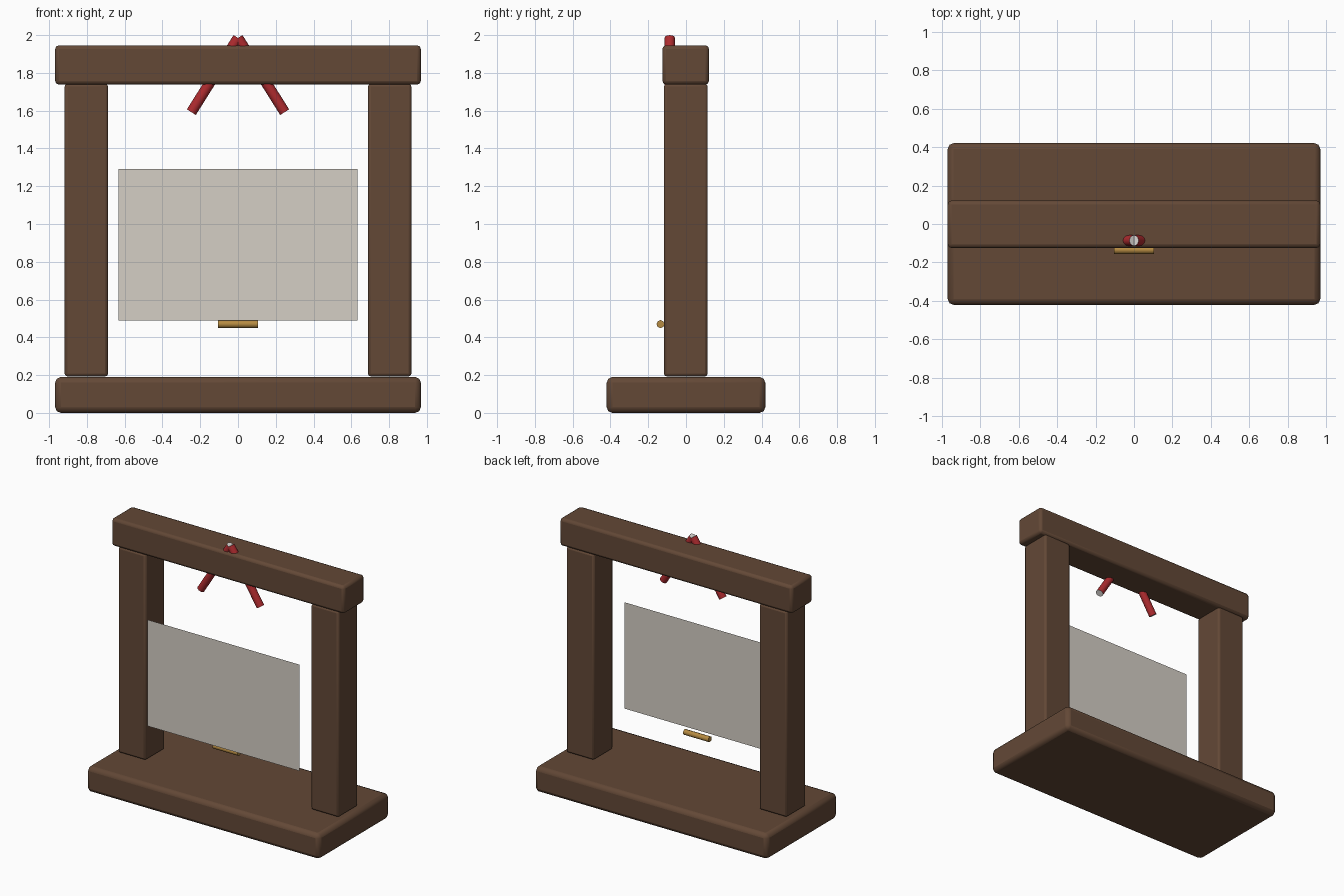
import bpy
from mathutils import Vector

if "Cube" in bpy.data.objects:
    bpy.data.objects.remove(bpy.data.objects["Cube"], do_unlink=True)


def material(name, colour):
    mat = bpy.data.materials.new(name)
    mat.use_nodes = True
    mat.diffuse_color = (*colour, 1)
    mat.node_tree.nodes["Principled BSDF"].inputs["Base Color"].default_value = (*colour, 1)
    return mat


WOOD = material("dark brown wood", (0.125, 0.065, 0.037))
PAPER = material("off white paper", (0.66, 0.62, 0.56))
RED = material("red lacquer", (0.42, 0.024, 0.028))
WHITE = material("white tip", (0.78, 0.75, 0.72))
BRASS = material("brass", (0.47, 0.26, 0.055))


def beam(name, low, high, bevel):
    """Wooden block between two corners, with rounded edges."""
    low, high = Vector(low), Vector(high)
    bpy.ops.mesh.primitive_cube_add(size=1, location=(low + high) / 2)
    obj = bpy.context.object
    obj.name = name
    obj.scale = high - low
    bpy.ops.object.transform_apply(location=False, rotation=False, scale=True)
    mod = obj.modifiers.new("rounded edges", "BEVEL")
    mod.width = bevel
    mod.segments = 2
    obj.data.materials.append(WOOD)
    bpy.ops.object.shade_smooth_by_angle(angle=0.6)


def rod(name, start, end, radius, sides, *mats):
    """Rod between two points; a second material colours its end caps."""
    start, end = Vector(start), Vector(end)
    axis = end - start
    bpy.ops.mesh.primitive_cylinder_add(
        vertices=sides, radius=radius, depth=axis.length, location=(start + end) / 2,
        rotation=axis.to_track_quat("Z", "Y").to_euler())
    obj = bpy.context.object
    obj.name = name
    for mat in mats:
        obj.data.materials.append(mat)
    for face in obj.data.polygons:
        if abs(face.normal.z) > 0.9:
            face.material_index = len(mats) - 1
    bpy.ops.object.shade_smooth_by_angle(angle=0.9)


# Wooden frame
beam("base", (-0.968, -0.42, 0), (0.968, 0.42, 0.19), 0.03)
beam("top_beam", (-0.968, -0.125, 1.738), (0.968, 0.122, 1.946), 0.02)
for side, name in ((1, "left"), (-1, "right")):
    beam(name + "_post", (side * 0.803 - 0.115, -0.117, 0.193),
         (side * 0.803 + 0.115, 0.115, 1.742), 0.015)
    # Slanted rods crossing the top beam
    rod(name + "_hanging_rod", (side * 0.247, -0.086, 1.592), (0, -0.086, 1.985),
        0.028, 12, RED, WHITE)

# Hanging sheet
bpy.ops.mesh.primitive_plane_add(size=1, location=(0, -0.172, 0.89), rotation=(1.5708, 0, 0))
sheet = bpy.context.object
sheet.name = "hanging_sheet"
sheet.scale = (1.265, 0.8, 1)
sheet.data.materials.append(PAPER)

# Small bar below the sheet
rod("brass_bar", (-0.105, -0.135, 0.47), (0.105, -0.135, 0.47), 0.021, 8, BRASS)
